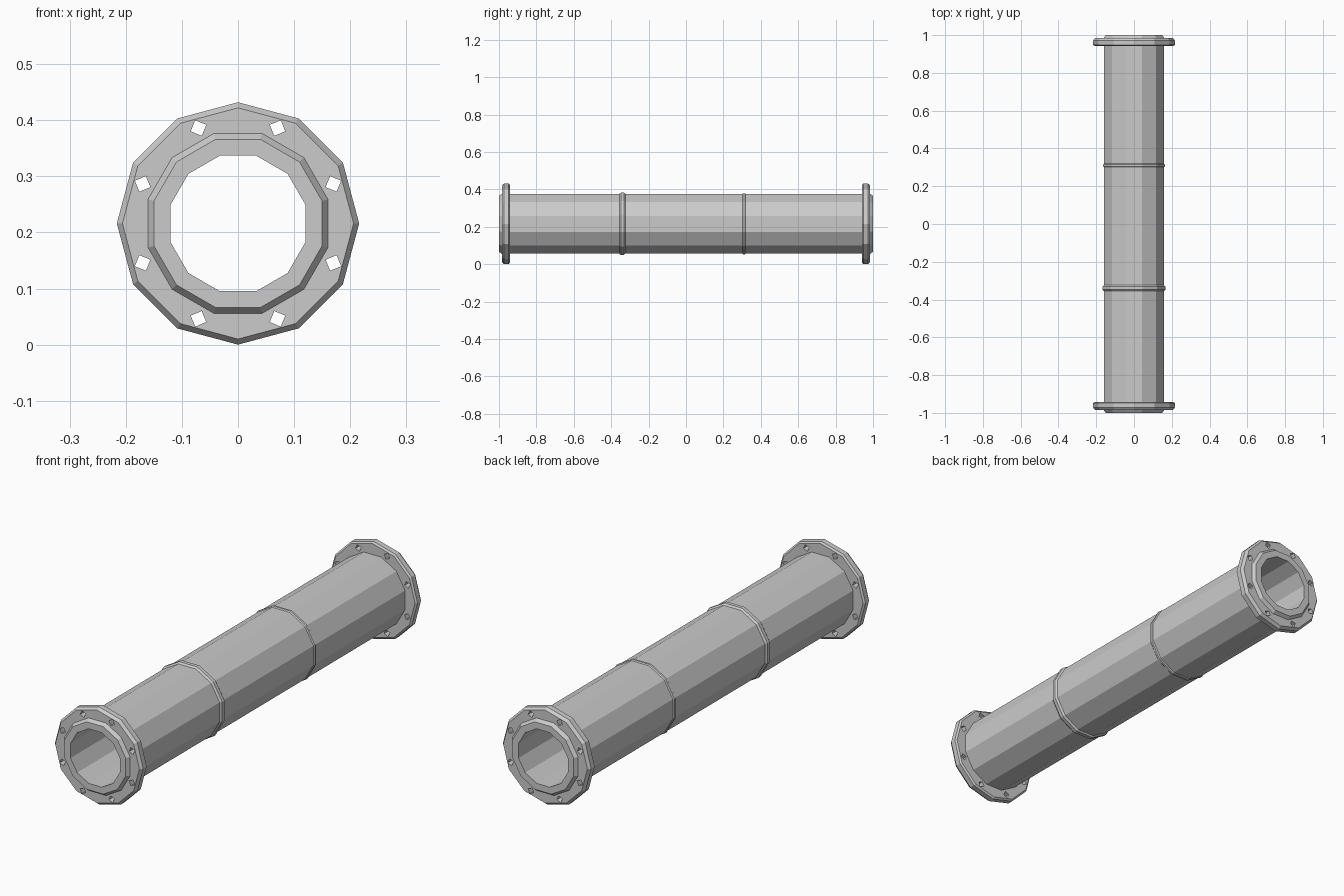
import bpy, bmesh
from math import sin, cos, pi, radians

if "Cube" in bpy.data.objects:
    bpy.data.objects.remove(bpy.data.objects["Cube"])

CZ = 0.216      # height of the pipe axis
SIDES = 12


def finish(bm, name):
    bmesh.ops.recalc_face_normals(bm, faces=bm.faces)
    mesh = bpy.data.meshes.new(name)
    bm.to_mesh(mesh)
    bm.free()
    obj = bpy.data.objects.new(name, mesh)
    bpy.context.collection.objects.link(obj)
    return obj


def lathe(name, profile):
    """Closed profile of (y, radius, phase in degrees) turned around the pipe axis."""
    bm = bmesh.new()
    rings = []
    for y, r, phase in profile:
        angles = [2 * pi * i / SIDES + radians(phase) for i in range(SIDES)]
        rings.append([bm.verts.new((r * cos(a), y, CZ + r * sin(a))) for a in angles])
    for k, ring in enumerate(rings):
        nxt = rings[(k + 1) % len(rings)]
        for i in range(SIDES):
            j = (i + 1) % SIDES
            bm.faces.new((ring[i], ring[j], nxt[j], nxt[i]))
    return finish(bm, name)


# Flange: raised face, rim and back, listed from the bore outwards
flange = [(1.0, 0.125, 15), (1.0, 0.155, 15), (0.985, 0.166, 15),
          (0.985, 0.206, 0), (0.972, 0.216, 0), (0.948, 0.216, 0),
          (0.942, 0.208, 0), (0.942, 0.165, 15)]
front = [(-y, r, p) for y, r, p in flange]

# Outer wall with two weld beads
beads = []
for y, h, w in ((-0.34, 0.007, 0.016), (0.31, 0.004, 0.009)):
    beads += [(y - w, 0.165, 15), (y - w / 2, 0.165 + h, 15),
              (y + w / 2, 0.165 + h, 15), (y + w, 0.165, 15)]

pipe = lathe("flanged_pipe", front + beads + flange[::-1])

# Bolt holes through both flanges
bm = bmesh.new()
for s in (-1, 1):
    for k in range(8):
        a = radians(22.5 + 45 * k)
        ends = []
        for y in (0.92 * s, 1.02 * s):
            ends.append([bm.verts.new((0.184 * cos(a) + 0.015 * cos(a + t * pi / 2), y,
                                       CZ + 0.184 * sin(a) + 0.015 * sin(a + t * pi / 2)))
                         for t in range(4)])
        p, q = ends
        bm.faces.new(p)
        bm.faces.new(q[::-1])
        for i in range(4):
            j = (i + 1) % 4
            bm.faces.new((p[i], q[i], q[j], p[j]))
cutter = finish(bm, "bolt_hole_cutter")
cutter.hide_render = True
cutter.display_type = 'WIRE'

cut = pipe.modifiers.new("bolt_holes", 'BOOLEAN')
cut.operation = 'DIFFERENCE'
cut.solver = 'EXACT'
cut.object = cutter
bpy.context.view_layer.objects.active = pipe
bpy.ops.object.modifier_apply(modifier=cut.name)
bpy.data.objects.remove(cutter)
